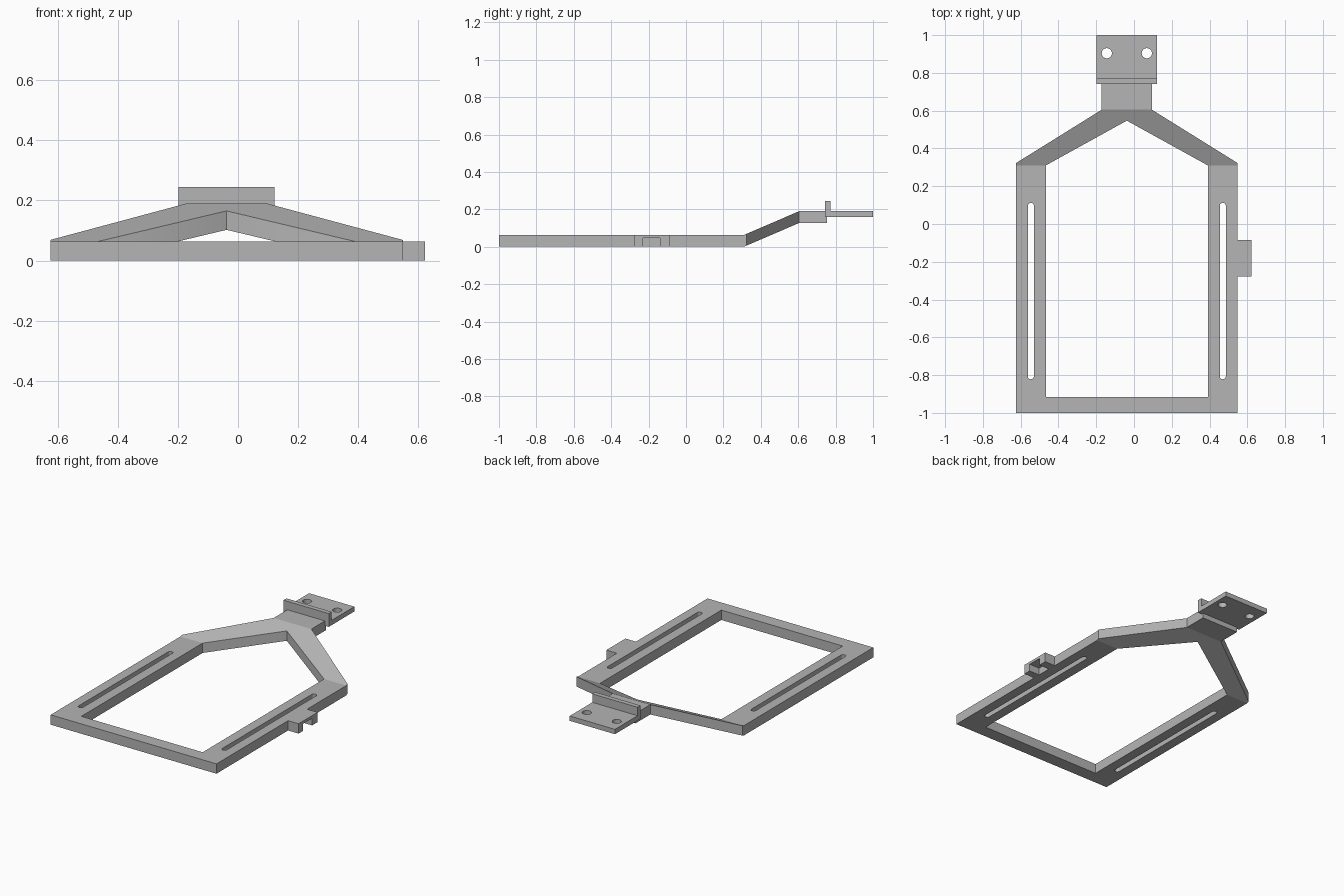
import bpy, bmesh
from math import pi, cos, sin, radians

old = bpy.data.objects.get("Cube")
if old:
    bpy.data.objects.remove(old, do_unlink=True)

grey = bpy.data.materials.new("plain grey")
grey.use_nodes = True
colour = (0.46, 0.46, 0.46, 1)
grey.diffuse_color = colour
grey.node_tree.nodes["Principled BSDF"].inputs["Base Color"].default_value = colour

CX = -0.038        # centre line of the bracket
THICK = 0.063      # frame thickness
BEND, NECK = 0.31, 0.605   # start and end of the sloping yoke
RISE = 0.127


def prism(name, loops, low, high, place=lambda x, y, z: (x, y, z)):
    """Extrude an outline (first loop) with holes (other loops), then place its points."""
    bm = bmesh.new()
    for loop in loops:
        verts = [bm.verts.new((x, y, low)) for x, y in loop]
        for a, b in zip(verts, verts[1:] + verts[:1]):
            bm.edges.new((a, b))
    bmesh.ops.triangle_fill(bm, use_beauty=True, use_dissolve=False, edges=bm.edges[:])
    up = bmesh.ops.extrude_face_region(bm, geom=bm.faces[:])["geom"]
    for v in up:
        if isinstance(v, bmesh.types.BMVert):
            v.co.z = high
    bmesh.ops.dissolve_limit(bm, angle_limit=radians(1), verts=bm.verts[:], edges=bm.edges[:])
    for v in bm.verts:
        v.co = place(*v.co)
    bmesh.ops.recalc_face_normals(bm, faces=bm.faces[:])
    mesh = bpy.data.meshes.new(name)
    bm.to_mesh(mesh)
    bm.free()
    mesh.materials.append(grey)
    ob = bpy.data.objects.new(name, mesh)
    bpy.context.collection.objects.link(ob)
    bpy.context.view_layer.objects.active = ob
    ob.select_set(True)
    bpy.ops.object.shade_smooth_by_angle(angle=radians(30))
    ob.select_set(False)


def mirrored(half):
    """Complete a left-hand half outline, given as offsets from the centre line."""
    left = [(CX + x, y) for x, y in half]
    right = [(CX - x, y) for x, y in reversed(half) if x > 0]
    return left + right


def rect(x0, x1, y0, y1):
    return [(x0, y0), (x1, y0), (x1, y1), (x0, y1)]


def slot(x, y0, y1, r, n=12):
    """Round-ended slot along y; a circle when y0 equals y1."""
    far = [(x + r * cos(pi * i / n), y1 + r * sin(pi * i / n)) for i in range(n + 1)]
    near = [(x - r * cos(pi * i / n), y0 - r * sin(pi * i / n)) for i in range(n + 1)]
    if y0 == y1:
        return far[:-1] + near[:-1]
    return far + near


# U-shaped flat frame with a long slot in each rail
frame = mirrored([(0.586, -1), (0.586, BEND), (0.429, BEND), (0.429, -0.915)])
slots = [slot(CX + s * 0.508, -0.806, 0.096, 0.016) for s in (-1, 1)]
prism("frame", [frame] + slots, 0, THICK)

# sloping yoke joining both rails to the neck
yoke = mirrored([(0, 0.547), (0.429, BEND), (0.586, BEND), (0.586, 0.323), (0.133, NECK)])
prism("yoke", [yoke], 0, THICK,
      lambda x, y, z: (x, y, z + RISE * (y - BEND) / (NECK - BEND)))

# neck
prism("neck", [rect(CX - 0.133, CX + 0.133, NECK, 0.755)], RISE, RISE + THICK)

# mounting plate with two screw holes, and its upright lip
holes = [slot(CX + s * 0.106, 0.904, 0.904, 0.027) for s in (-1, 1)]
prism("mounting_plate", [rect(CX - 0.16, CX + 0.16, 0.742, 1)] + holes, 0.159, 0.19)
prism("upright_lip", [rect(CX - 0.16, CX + 0.16, 0.742, 0.772)], 0.19, 0.244)

# side tab with a notch open below, profile in y and z
tab = [(-0.277, 0), (-0.23, 0), (-0.23, 0.046), (-0.14, 0.046),
       (-0.14, 0), (-0.085, 0), (-0.085, THICK), (-0.277, THICK)]
prism("side_tab", [tab], CX + 0.586, 0.622, lambda y, z, x: (x, y, z))
